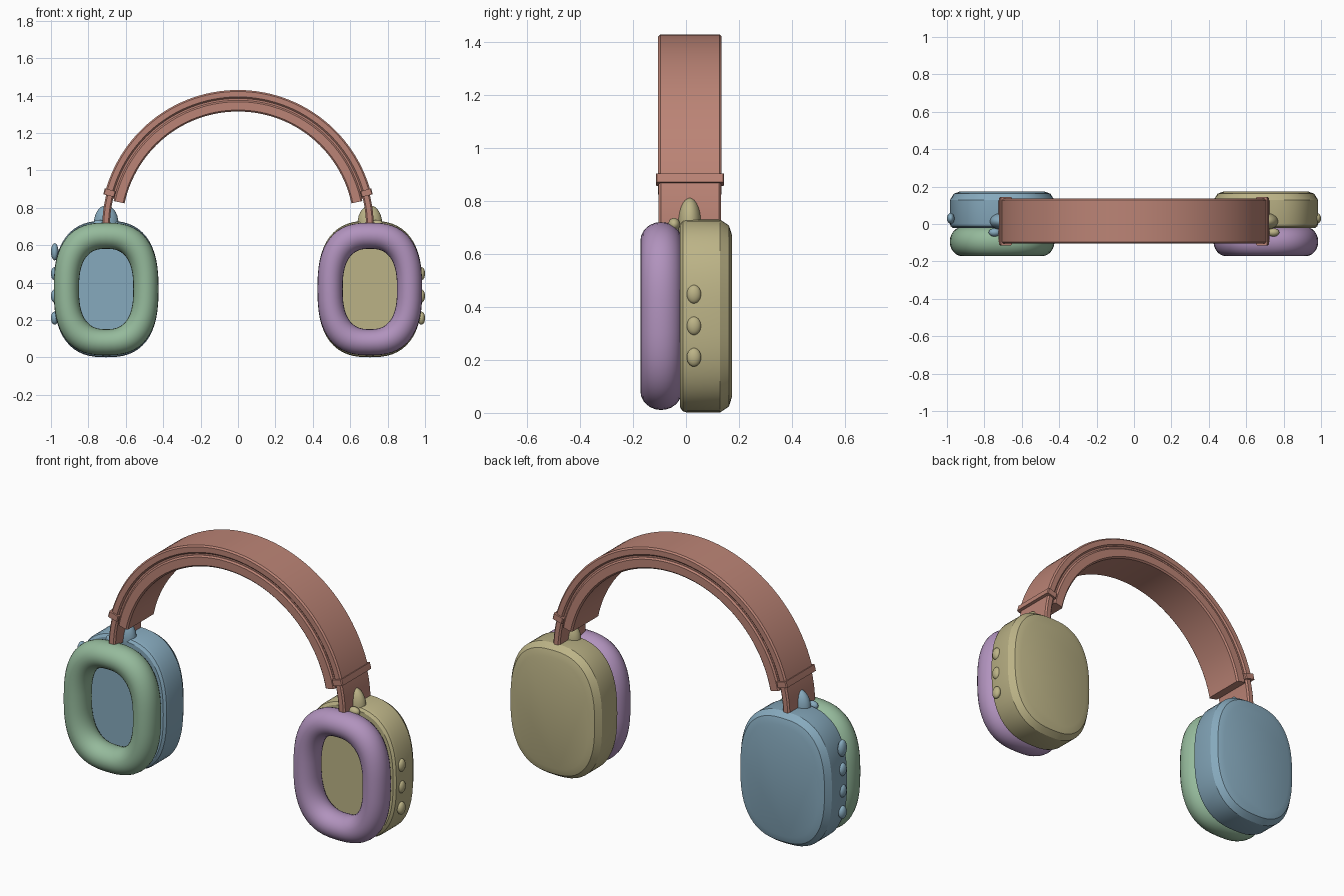
import bpy, bmesh
from math import sin, cos, pi, radians, copysign
from mathutils import Matrix, Vector

cube = bpy.data.objects.get("Cube")
if cube:
    bpy.data.objects.remove(cube)


def material(name, rgb):
    m = bpy.data.materials.new(name)
    m.use_nodes = True
    m.diffuse_color = (*rgb, 1)
    m.node_tree.nodes["Principled BSDF"].inputs["Base Color"].default_value = (*rgb, 1)
    return m


TERRACOTTA = material("terracotta", (0.50, 0.23, 0.18))
BLUE = material("dusty blue", (0.24, 0.40, 0.51))
SAND = material("sand yellow", (0.50, 0.45, 0.24))
GREEN = material("sage green", (0.30, 0.49, 0.33))
PURPLE = material("soft purple", (0.44, 0.29, 0.51))


def finish(name, bm, mat, angle=30):
    bmesh.ops.recalc_face_normals(bm, faces=bm.faces)
    mesh = bpy.data.meshes.new(name)
    bm.to_mesh(mesh)
    bm.free()
    mesh.materials.append(mat)
    ob = bpy.data.objects.new(name, mesh)
    bpy.context.collection.objects.link(ob)
    bpy.ops.object.select_all(action='DESELECT')
    ob.select_set(True)
    bpy.context.view_layer.objects.active = ob
    bpy.ops.object.shade_smooth_by_angle(angle=radians(angle))
    return ob


def skin(bm, rings, loop=False):
    """Join rings of points with quads; close into a loop or cap both ends."""
    rings = [[bm.verts.new(p) for p in ring] for ring in rings]
    n = len(rings[0])
    pairs = list(zip(rings, rings[1:]))
    if loop:
        pairs.append((rings[-1], rings[0]))
    else:
        bm.faces.new(rings[0])
        bm.faces.new(rings[-1])
    for a, b in pairs:
        for i in range(n):
            j = (i + 1) % n
            bm.faces.new((a[i], a[j], b[j], b[i]))


CUP_Z = 0.366


def rounded_ring(cx, y, hw, hh, power=2.6, n=56):
    """Squarish oval standing in the xz plane."""
    def soft(v):
        return copysign(abs(v) ** (2 / power), v)
    return [Vector((cx + hw * soft(cos(t)), y, CUP_Z + hh * soft(sin(t))))
            for t in (2 * pi * i / n for i in range(n))]


def ellipsoid(name, center, radii, mat):
    bm = bmesh.new()
    bmesh.ops.create_uvsphere(bm, u_segments=24, v_segments=14, radius=1,
                              matrix=Matrix.LocRotScale(Vector(center), None, Vector(radii)))
    return finish(name, bm, mat, 40)


ARC_Z = 0.695


def arc_bar(name, r0, r1, y0, y1, start, end, c=0.008, steps=56):
    """Chamfered bar swept round the arch, angles in degrees from the top."""
    section = [(r0 + c, y0), (r1 - c, y0), (r1, y0 + c), (r1, y1 - c),
               (r1 - c, y1), (r0 + c, y1), (r0, y1 - c), (r0, y0 + c)]
    rings = []
    for i in range(steps + 1):
        a = radians(start + (end - start) * i / steps)
        rings.append([(r * sin(a), y, ARC_Z + r * cos(a)) for r, y in section])
    bm = bmesh.new()
    skin(bm, rings)
    return finish(name, bm, TERRACOTTA)


# Headband: outer shell, recessed core and inner cushion
arc_bar("headband_shell", 0.69, 0.735, -0.105, 0.135, -75, 75)
arc_bar("headband_core", 0.67, 0.70, -0.095, 0.125, -77, 77, 0.004)
arc_bar("headband_cushion", 0.62, 0.68, -0.105, 0.135, -78, 78)

for side, s, shell_mat, pad_mat in (("left", 1, SAND, PURPLE), ("right", -1, BLUE, GREEN)):
    cx = s * 0.705
    # Slider arm and its clip
    arc_bar(side + "_slider", 0.685, 0.726, -0.103, 0.133, s * 74, s * 89, steps=10)
    arc_bar(side + "_clip", 0.68, 0.742, -0.114, 0.144, s * 73.6, s * 76.2, 0.005, 2)

    # Ear cup shell with chamfered back
    bm = bmesh.new()
    skin(bm, [rounded_ring(cx, y, hw, hh) for y, hw, hh in (
        (-0.022, 0.262, 0.346), (-0.012, 0.275, 0.36), (0.004, 0.28, 0.365),
        (0.128, 0.28, 0.365), (0.162, 0.258, 0.342), (0.174, 0.225, 0.305))])
    finish(side + "_ear_cup", bm, shell_mat, 20)

    # Ring-shaped ear cushion
    bm = bmesh.new()
    steps = 24
    skin(bm, [rounded_ring(cx, -0.094 + 0.078 * sin(t), 0.2125 + 0.0675 * cos(t),
                           0.285 + 0.07 * cos(t))
              for t in (2 * pi * i / steps for i in range(steps))], loop=True)
    finish(side + "_ear_cushion", bm, pad_mat, 60)

    # Hinge dome and small stud beside it
    ellipsoid(side + "_hinge", (cx, 0.014, 0.715), (0.066, 0.045, 0.098), shell_mat)
    ellipsoid(side + "_stud", (s * 0.745, -0.045, 0.712), (0.032, 0.022, 0.024), shell_mat)

    # Side buttons
    for i in range(3):
        ellipsoid(f"{side}_button_{i + 1}", (s * 0.981, 0.03, 0.21 + 0.119 * i),
                  (0.019, 0.027, 0.035), shell_mat)

# Volume knob on the right cup only
ellipsoid("right_knob", (-0.98, 0.03, 0.565), (0.02, 0.029, 0.046), BLUE)
